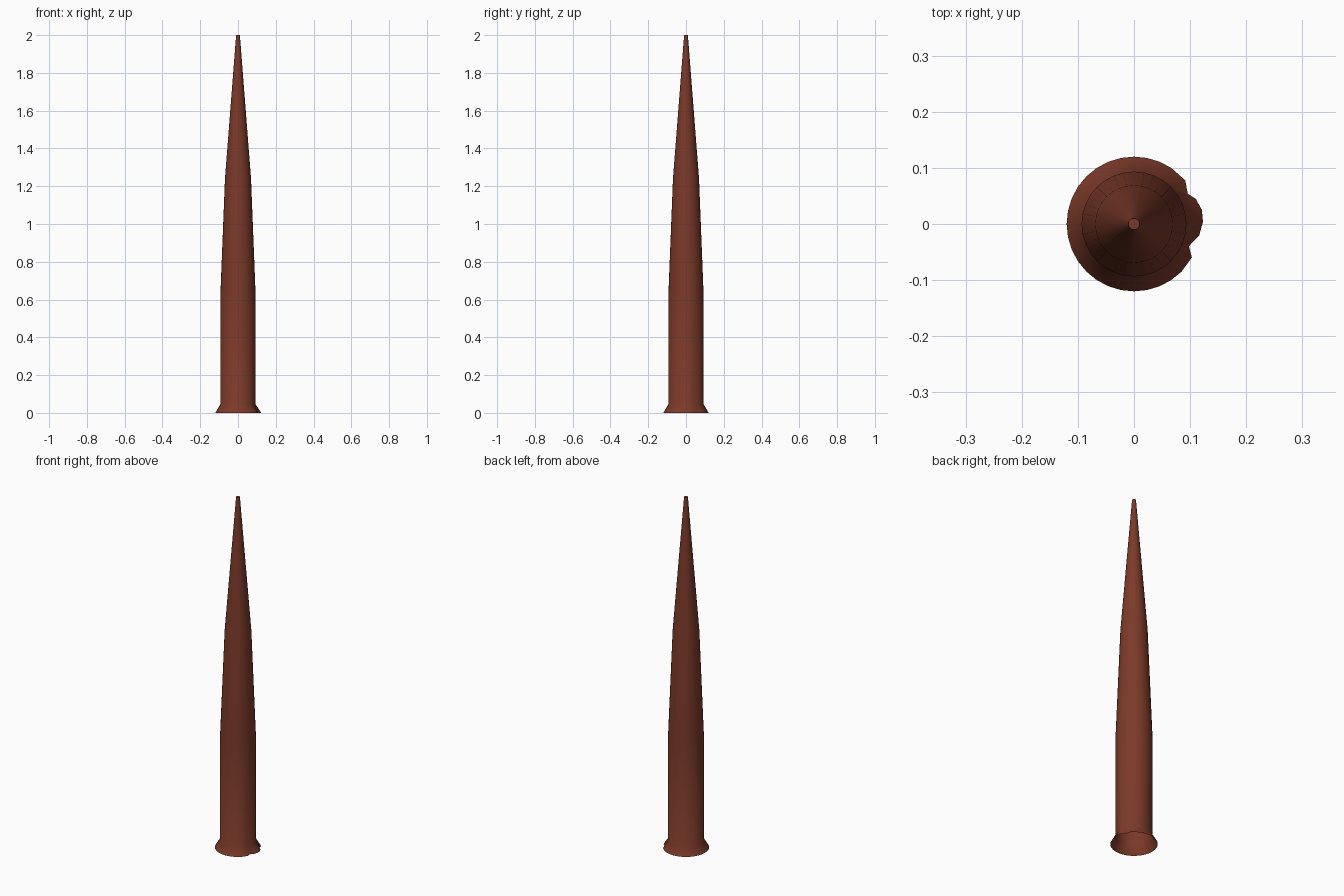
import bpy, bmesh, math

if "Cube" in bpy.data.objects:
    bpy.data.objects.remove(bpy.data.objects["Cube"])

bark = bpy.data.materials.new("red_brown_bark")
bark.diffuse_color = (0.2, 0.042, 0.022, 1)
bark.use_nodes = True
bark.node_tree.nodes["Principled BSDF"].inputs["Base Color"].default_value = bark.diffuse_color

N = 32
# foot radius where the flare is notched on the +x side: segment index -> (angle, radius)
notch = {-3: (-30, .119), -2: (-22, .1055), -1: (-10, .118), 0: (2, .123),
         1: (11.7, .1235), 2: (22, .119), 3: (29.4, .110), 4: (40.5, .120)}
# (radius, height) profile from foot to tip
profile = [(.12, 0), (.0935, .045), (.0935, .62), (.069, 1.24), (.01, 2)]

bm = bmesh.new()
rings = []
for r, z in profile:
    ring = []
    for i in range(N):
        k = i if i < N / 2 else i - N
        a, rad = 360 * k / N, r
        if z == 0 and k in notch:
            a, rad = notch[k]
        a = math.radians(a)
        ring.append(bm.verts.new((rad * math.cos(a), rad * math.sin(a), z)))
    rings.append(ring)

# walls, open underneath
for lo, hi in zip(rings, rings[1:]):
    for i in range(N):
        j = (i + 1) % N
        bm.faces.new((lo[i], lo[j], hi[j], hi[i]))
bm.faces.new(rings[-1])  # tip cap

mesh = bpy.data.meshes.new("tapered_trunk")
bm.to_mesh(mesh)
bm.free()
mesh.materials.append(bark)
trunk = bpy.data.objects.new("tapered_trunk", mesh)
bpy.context.collection.objects.link(trunk)
bpy.context.view_layer.objects.active = trunk
trunk.select_set(True)
bpy.ops.object.shade_smooth_by_angle(angle=math.radians(40))
